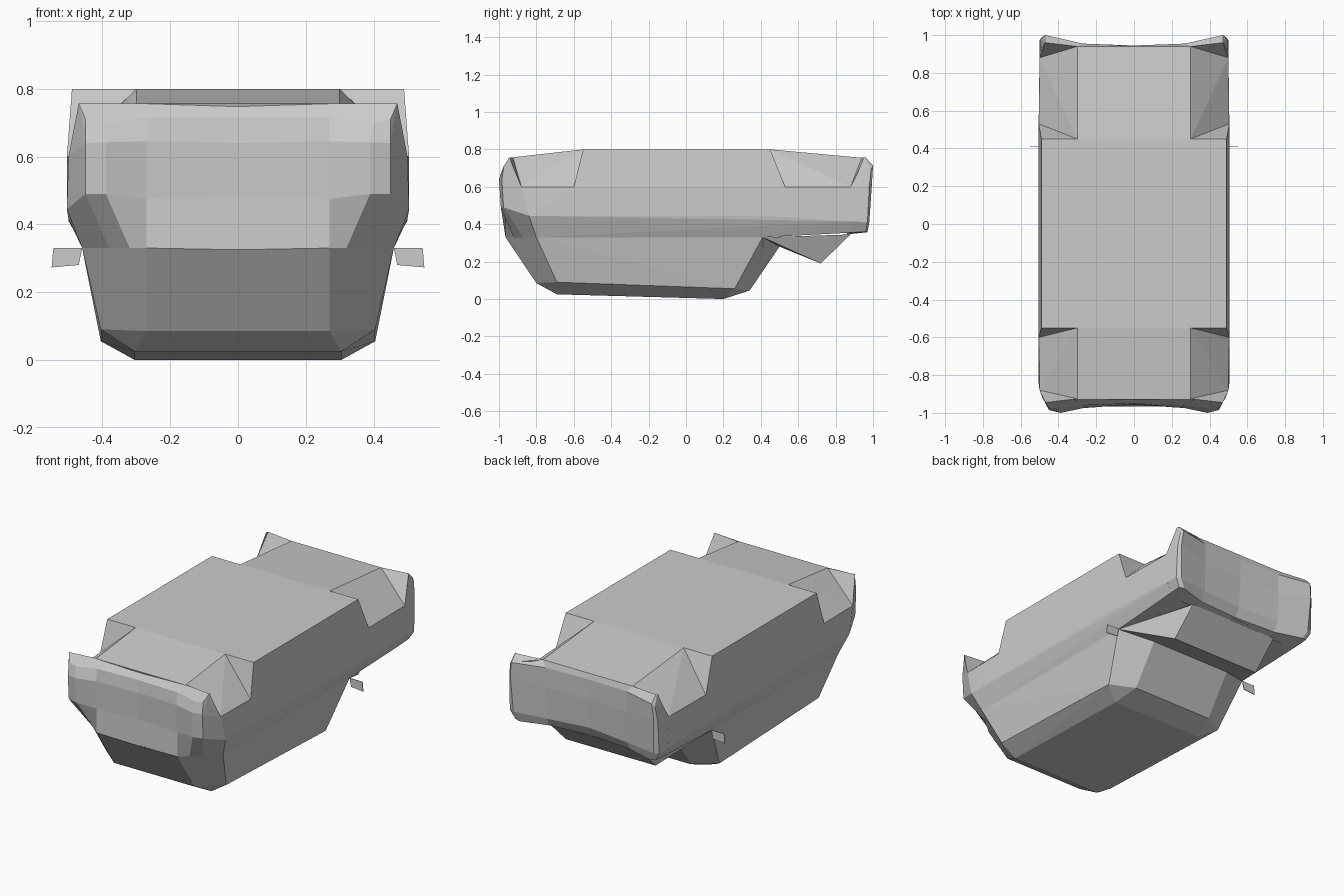
import bpy
import bmesh

cube = bpy.data.objects.get("Cube")
if cube:
    bpy.data.objects.remove(cube, do_unlink=True)

grey = bpy.data.materials.new("plain_grey")
grey.use_nodes = True
colour = (0.6, 0.6, 0.6, 1)
grey.diffuse_color = colour
for node in grey.node_tree.nodes:
    if node.type == "BSDF_PRINCIPLED":
        node.inputs["Base Color"].default_value = colour


def finish(name, bm):
    mesh = bpy.data.meshes.new(name)
    bm.to_mesh(mesh)
    bm.free()
    mesh.materials.append(grey)
    obj = bpy.data.objects.new(name, mesh)
    bpy.context.collection.objects.link(obj)
    return obj


def hull(name, points, sides=(1, -1)):
    """Closed faceted solid around the points, repeated on the given sides."""
    bm = bmesh.new()
    for side in sides:
        for x, y, z in points:
            bm.verts.new((x * side, y, z))
    result = bmesh.ops.convex_hull(bm, input=bm.verts[:])
    spare = {g for g in result["geom_interior"] + result["geom_unused"]
             if isinstance(g, bmesh.types.BMVert)}
    bmesh.ops.delete(bm, geom=list(spare), context="VERTS")
    bmesh.ops.recalc_face_normals(bm, faces=bm.faces[:])
    return finish(name, bm)


def skin(name, rows, facing_back=False):
    """Faceted panel from rows running from the centre line outwards."""
    bm = bmesh.new()
    grid = []
    for row in rows:
        full = [(-x, y, z) for x, y, z in reversed(row[1:])] + row
        grid.append([bm.verts.new(p) for p in full])
    for upper, lower in zip(grid, grid[1:]):
        for i in range(len(upper) - 1):
            quad = [upper[i], lower[i], lower[i + 1], upper[i + 1]]
            bm.faces.new(quad[::-1] if facing_back else quad)
    bmesh.ops.remove_doubles(bm, verts=bm.verts[:], dist=0.001)
    return finish(name, bm)


# Middle block with the flat top
hull("cabin_block", [(.49, -.55, .8), (.505, -.6, .6),
                     (.49, .45, .8), (.505, .53, .6)])

# Sloping decks with fenders falling away to the belt line
hull("front_deck", [(.3, -.55, .8), (.3, -.93, .757),
                    (.503, -.6, .6), (.5, -.88, .6)])
hull("rear_deck", [(.3, .45, .8), (.3, .94, .755),
                   (.503, .53, .6), (.5, .88, .6)])

# Belt band around the body
hull("belt_band", [(.505, -.6, .6), (.5, -.88, .6), (.505, .53, .6),
                   (.5, .88, .6), (.505, -.84, .445), (.505, .41, .445),
                   (.5, .89, .415), (.46, -.8, .33), (.46, .41, .33),
                   (.47, .89, .355)])

# Lower tub and the wedge under the tail
hull("lower_tub", [(.46, -.8, .33), (.27, -.965, .33), (.46, .41, .33),
                   (.405, -.69, .09), (.27, -.8, .085), (.405, .26, .055),
                   (.305, -.69, .025), (.305, .2, 0), (.27, .34, .045),
                   (.27, .5, .28)])
hull("tail_wedge", [(.46, .41, .33), (.3, .5, .28),
                    (.3, .72, .19), (.3, .88, .345)])

# Nose panel, dished in the middle, with lamp blocks at the corners
skin("nose_panel", [
    [(0, -.92, .757), (.3, -.93, .757), (.42, -.94, .757),
     (.47, -.945, .757), (.47, -.94, .755)],
    [(0, -.95, .715), (.27, -.96, .715), (.4, -.975, .7),
     (.45, -.975, .71), (.485, -.92, .68)],
    [(0, -.955, .64), (.27, -.975, .645), (.39, -1, .642),
     (.45, -.985, .64), (.5, -.88, .6)],
    [(0, -.955, .48), (.27, -.965, .475), (.39, -.99, .49),
     (.45, -.975, .49), (.505, -.84, .445)],
    [(0, -.965, .325), (.27, -.965, .33), (.32, -.922, .33),
     (.38, -.87, .33), (.46, -.8, .33)],
])

# Tail panel, wrapping round to the sides and under the edge
skin("tail_panel", [
    [(0, .94, .755), (.3, .94, .755), (.47, .96, .757),
     (.475, .955, .756), (.478, .95, .755)],
    [(0, .945, .72), (.27, .955, .72), (.47, 1, .715),
     (.485, .99, .7), (.49, .92, .68)],
    [(0, .945, .6), (.27, .955, .6), (.48, .995, .63),
     (.497, .98, .61), (.5, .88, .6)],
    [(0, .93, .42), (.27, .95, .41), (.47, .98, .41),
     (.5, .97, .41), (.5, .88, .416)],
    [(0, .9, .36), (.27, .92, .357), (.44, .97, .357),
     (.47, .96, .36), (.47, .88, .355)],
    [(0, .86, .345), (.27, .86, .345), (.4, .86, .35),
     (.44, .86, .352), (.46, .86, .353)],
], facing_back=True)

# Raised corners at both ends
for label, side in (("left", 1), ("right", -1)):
    hull("front_corner_" + label, [
        (.3, -.925, .757), (.47, -.945, .757), (.5, -.88, .6),
        (.45, -.975, .71), (.45, -.98, .64), (.3, -.9, .6)], (side,))
    hull("rear_corner_" + label, [
        (.3, .94, .755), (.47, .96, .757), (.5, .88, .6),
        (.47, .995, .715), (.485, .985, .64), (.3, .9, .6)], (side,))
    # Small flat tabs standing out behind the sills
    hull("side_tab_" + label, [
        (x, y, z) for y in (.41, .414)
        for x, z in ((.47, .28), (.55, .273), (.545, .33), (.46, .33))],
        (side,))
